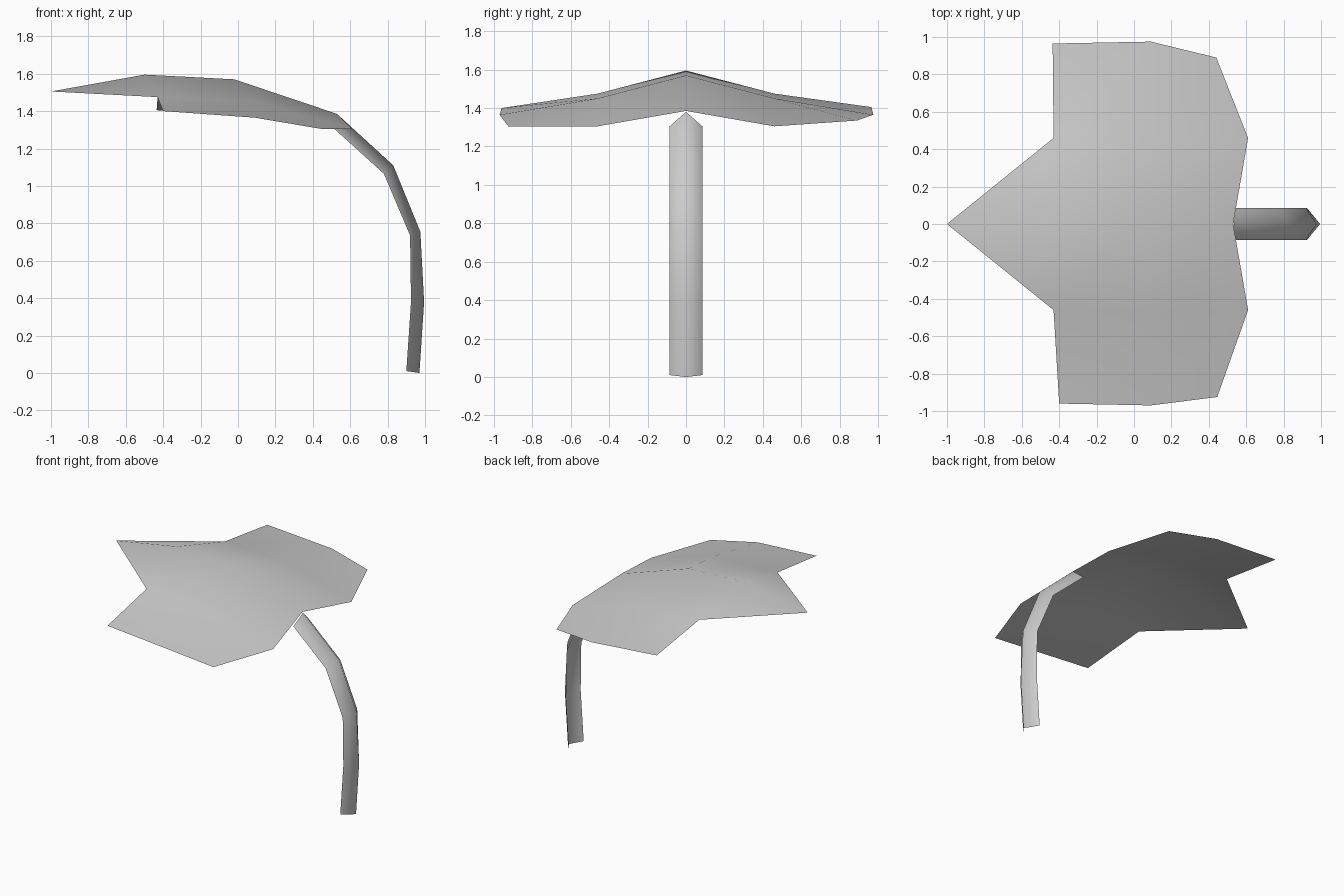
import bpy
import bmesh

old = bpy.data.objects.get("Cube")
if old:
    bpy.data.objects.remove(old, do_unlink=True)

# One plain grey for the whole leaf
grey = bpy.data.materials.new("pale_grey")
grey.use_nodes = True
colour = (0.6, 0.6, 0.6, 1)
grey.diffuse_color = colour
shader = grey.node_tree.nodes["Principled BSDF"]
shader.inputs["Base Color"].default_value = colour
shader.inputs["Roughness"].default_value = 0.8


def sheet(name, rows, tip=None):
    """Skin neighbouring rows of points; a tip joins the row starts around the middle row."""
    bm = bmesh.new()
    grid = [[bm.verts.new(p) for p in row] for row in rows]
    for a, b in zip(grid, grid[1:]):
        for i in range(len(a) - 1):
            bm.faces.new((a[i], a[i + 1], b[i + 1], b[i]))
    if tip:
        point = bm.verts.new(tip)
        mid = len(grid) // 2
        for k in (mid - 1, mid):
            bm.faces.new((point, grid[k][0], grid[k + 1][0]))
    mesh = bpy.data.meshes.new(name)
    bm.to_mesh(mesh)
    bm.free()
    mesh.materials.append(grey)
    mesh.shade_smooth()
    obj = bpy.data.objects.new(name, mesh)
    bpy.context.collection.objects.link(obj)
    return obj


# Leaf blade: midrib, two side folds and two outer edges, running tip to stem
def fold(y):
    return [(-0.43, y, 1.475), (0.1, y, 1.45), (0.61, y, 1.305)]


midrib = [(-0.5, 0, 1.595), (-0.02, 0, 1.57), (0.53, 0, 1.385)]
right_edge = [(-0.4, -0.96, 1.40), (0.09, -0.97, 1.365), (0.445, -0.925, 1.305)]
left_edge = [(-0.435, 0.965, 1.405), (0.09, 0.975, 1.365), (0.44, 0.89, 1.335)]
sheet("leaf_blade", [right_edge, fold(-0.46), midrib, fold(0.46), left_edge],
      tip=(-1, 0, 1.505))

# Stem: an open V-shaped channel with its ridge on the outside of the bend
inner = [(0.9, 0.01), (0.925, 0.38), (0.92, 0.735), (0.78, 1.065), (0.515, 1.305)]
ridge = [(0.97, 0), (0.995, 0.38), (0.975, 0.755), (0.83, 1.11), (0.535, 1.38)]


def rail(path, y):
    return [(x, y, z) for x, z in path]


sheet("stem", [rail(inner, 0.085), rail(ridge, 0), rail(inner, -0.085)][::-1])
